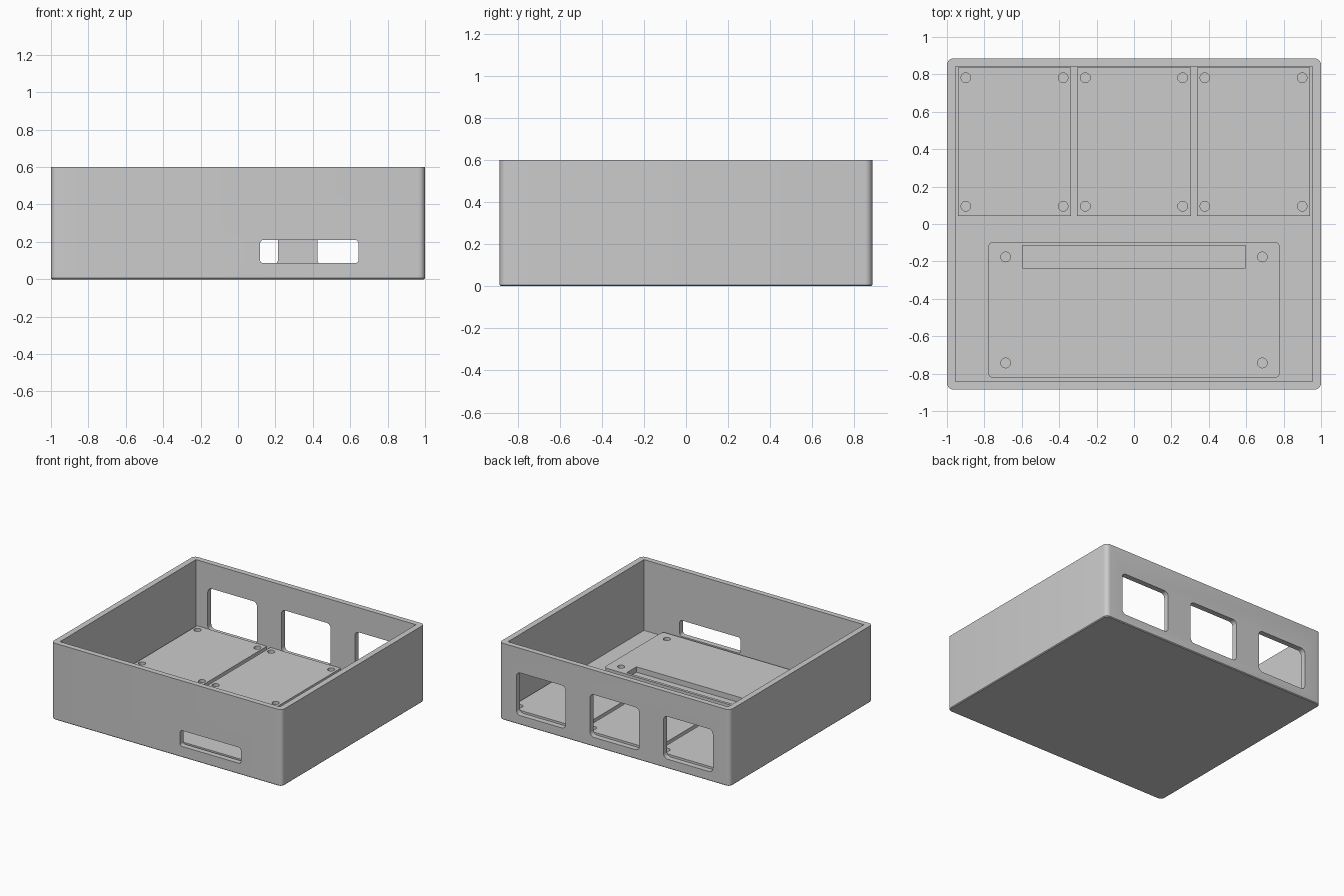
import bpy, bmesh, math
from mathutils import Matrix

if "Cube" in bpy.data.objects:
    bpy.data.objects.remove(bpy.data.objects["Cube"])

HX, HY, H = 1.0, 0.885, 0.6      # outer half sizes and height
IX, IY = 0.954, 0.842            # inner half sizes
FLOOR, PAD = 0.045, 0.087        # floor top, mounting pad top

grey = bpy.data.materials.new("light grey plastic")
grey.diffuse_color = (0.6, 0.6, 0.6, 1)
grey.use_nodes = True
grey.node_tree.nodes["Principled BSDF"].inputs["Base Color"].default_value = grey.diffuse_color


def rounded(cx, cy, hx, hy, r=0.0, n=6):
    """Outline of a rectangle with rounded corners (counter-clockwise)."""
    if r == 0:
        return [(cx + a * hx, cy + b * hy) for a, b in ((1, 1), (-1, 1), (-1, -1), (1, -1))]
    pts = []
    for q, (a, b) in enumerate(((1, 1), (-1, 1), (-1, -1), (1, -1))):
        for i in range(n + 1):
            t = (q + i / n) * math.pi / 2
            pts.append((cx + a * (hx - r) + r * math.cos(t), cy + b * (hy - r) + r * math.sin(t)))
    return pts


def circle(cx, cy, r, n=28):
    return [(cx + r * math.cos(2 * math.pi * i / n), cy + r * math.sin(2 * math.pi * i / n)) for i in range(n)]


def loft(bm, rings, matrix=Matrix()):
    """Closed solid through rings given as (outline, height)."""
    loops = [[bm.verts.new(matrix @ Matrix.Translation((x, y, z)).translation) for x, y in pts]
             for pts, z in rings]
    bm.faces.new(loops[0][::-1])
    bm.faces.new(loops[-1])
    for lo, hi in zip(loops, loops[1:]):
        for i in range(len(lo)):
            j = (i + 1) % len(lo)
            bm.faces.new((lo[i], lo[j], hi[j], hi[i]))


def finish(bm, name):
    bmesh.ops.recalc_face_normals(bm, faces=bm.faces)
    mesh = bpy.data.meshes.new(name)
    bm.to_mesh(mesh)
    bm.free()
    mesh.materials.append(grey)
    obj = bpy.data.objects.new(name, mesh)
    bpy.context.collection.objects.link(obj)
    return obj


def solid(name, rings):
    bm = bmesh.new()
    loft(bm, rings)
    return finish(bm, name)


def activate(obj):
    bpy.ops.object.select_all(action='DESELECT')
    obj.select_set(True)
    bpy.context.view_layer.objects.active = obj


def cut(obj, cutter):
    cutter.hide_render = True
    mod = obj.modifiers.new("cut", 'BOOLEAN')
    mod.operation, mod.solver, mod.object = 'DIFFERENCE', 'EXACT', cutter
    activate(obj)
    bpy.ops.object.modifier_apply(modifier=mod.name)
    bpy.data.objects.remove(cutter)


def smooth(obj):
    activate(obj)
    bpy.ops.object.shade_smooth_by_angle(angle=math.radians(30))


def plate(name, outline, holes):
    """Raised mounting plate on the floor with through holes."""
    obj = solid(name, [(outline, FLOOR), (outline, PAD)])
    bm = bmesh.new()
    for h in holes:
        loft(bm, [(h, FLOOR - 0.02), (h, PAD + 0.02)])
    cut(obj, finish(bm, "hole_cutter"))
    smooth(obj)


# Case: rounded box with a slightly chamfered bottom edge, hollowed from above
c = 0.006
case = solid("case", [(rounded(0, 0, HX - c, HY - c, 0.035 - c), 0),
                      (rounded(0, 0, HX, HY, 0.035), c),
                      (rounded(0, 0, HX, HY, 0.035), H)])
cavity = rounded(0, 0, IX, IY)
cut(case, solid("cavity_cutter", [(cavity, FLOOR), (cavity, H + 0.1)]))

# Wall openings: three windows at the back, one slot at the front
bm = bmesh.new()
upright = Matrix.Rotation(math.pi / 2, 4, 'X')     # outline (x, z), depth along -y
for x in (-0.638, 0, 0.638):
    o = rounded(x, 0.24, 0.214, 0.167, 0.035)
    loft(bm, [(o, -HY - 0.1), (o, -IY + 0.03)], upright)
o = rounded(0.381, 0.148, 0.263, 0.062, 0.018)
loft(bm, [(o, IY - 0.03), (o, HY + 0.1)], upright)
cut(case, finish(bm, "opening_cutter"))
smooth(case)

# Three rear mounting pads with four corner holes each
for name, cx, hx in (("left", -0.639, 0.302), ("middle", 0, 0.305), ("right", 0.639, 0.302)):
    plate(f"{name}_rear_pad", rounded(cx, 0.44, hx, 0.397),
          [circle(cx + s * 0.26, y, 0.026) for s in (-1, 1) for y in (0.095, 0.782)])

# Front mounting plate with four holes and a long slot
plate("front_plate", rounded(0, -0.459, 0.78, 0.364, 0.03),
      [circle(s * 0.686, y, 0.026) for s in (-1, 1) for y in (-0.176, -0.743)]
      + [rounded(0, -0.176, 0.595, 0.06)])
